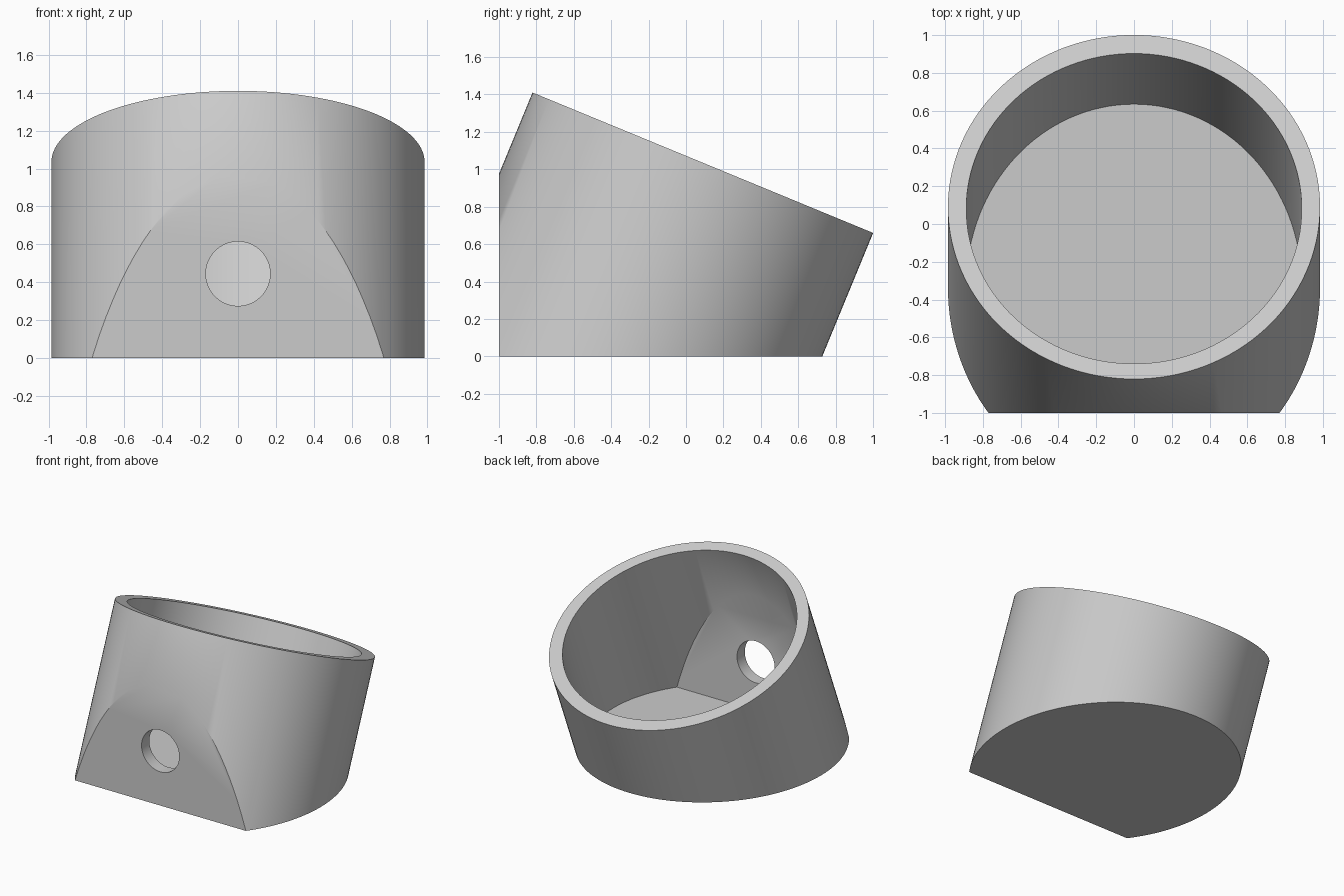
import bpy, bmesh, math
from mathutils import Matrix, Vector

cube = bpy.data.objects.get("Cube")
if cube:
    bpy.data.objects.remove(cube, do_unlink=True)

TILT = math.radians(22.4)
RIM_CENTRE = Vector((0, 0.09, 1.035))
SEGMENTS = 128

grey = bpy.data.materials.new("plain grey")
grey.use_nodes = True
grey.diffuse_color = (0.6, 0.6, 0.6, 1)
grey.node_tree.nodes["Principled BSDF"].inputs["Base Color"].default_value = (0.6, 0.6, 0.6, 1)


def finish(name, bm):
    bmesh.ops.recalc_face_normals(bm, faces=bm.faces)
    mesh = bpy.data.meshes.new(name)
    bm.to_mesh(mesh)
    bm.free()
    mesh.materials.append(grey)
    obj = bpy.data.objects.new(name, mesh)
    bpy.context.collection.objects.link(obj)
    return obj


def leaning_cylinder(name, radius, top, floor, front, shift=0.0):
    """Tilted cylinder trimmed flat at the floor and at the front."""
    bm = bmesh.new()
    length = 2.2 + top
    bmesh.ops.create_cone(bm, cap_ends=True, segments=SEGMENTS,
                          radius1=radius, radius2=radius, depth=length)
    place = (Matrix.Translation(RIM_CENTRE + Vector((0, shift, 0)))
             @ Matrix.Rotation(-TILT, 4, 'X')
             @ Matrix.Translation((0, 0, top - length / 2)))
    bm.transform(place)
    for point, normal in (((0, 0, floor), (0, 0, -1)), ((0, front, 0), (0, -1, 0))):
        geom = bm.verts[:] + bm.edges[:] + bm.faces[:]
        bmesh.ops.bisect_plane(bm, geom=geom, dist=1e-6, plane_co=point,
                               plane_no=normal, clear_outer=True)
        rim = [e for e in bm.edges if e.is_boundary]
        bmesh.ops.holes_fill(bm, edges=rim, sides=0)
    return finish(name, bm)


# Leaning cup body with its flat base and flat front
cup = leaning_cylinder("cup_body", 0.985, 0.0, 0.0, -1.0)

# Cavity leaves a thin wall and floor
cavity = leaning_cylinder("cavity_cutter", 0.888, 0.3, 0.05, -0.9, shift=-0.01)

# Round hole through the front wall
bm = bmesh.new()
bmesh.ops.create_cone(bm, cap_ends=True, segments=64, radius1=0.17, radius2=0.17, depth=0.4)
bm.transform(Matrix.Translation((0, -0.95, 0.445)) @ Matrix.Rotation(math.pi / 2, 4, 'X'))
hole = finish("hole_cutter", bm)

# Cut the cup and drop the cutters
bpy.ops.object.select_all(action='DESELECT')
cup.select_set(True)
bpy.context.view_layer.objects.active = cup
for cutter in (cavity, hole):
    cutter.hide_render = True
    mod = cup.modifiers.new(cutter.name, 'BOOLEAN')
    mod.operation = 'DIFFERENCE'
    mod.solver = 'EXACT'
    mod.object = cutter
    bpy.ops.object.modifier_apply(modifier=mod.name)
    bpy.data.objects.remove(cutter, do_unlink=True)

# Smooth walls, crisp rims
bpy.ops.object.shade_smooth_by_angle(angle=math.radians(34))
